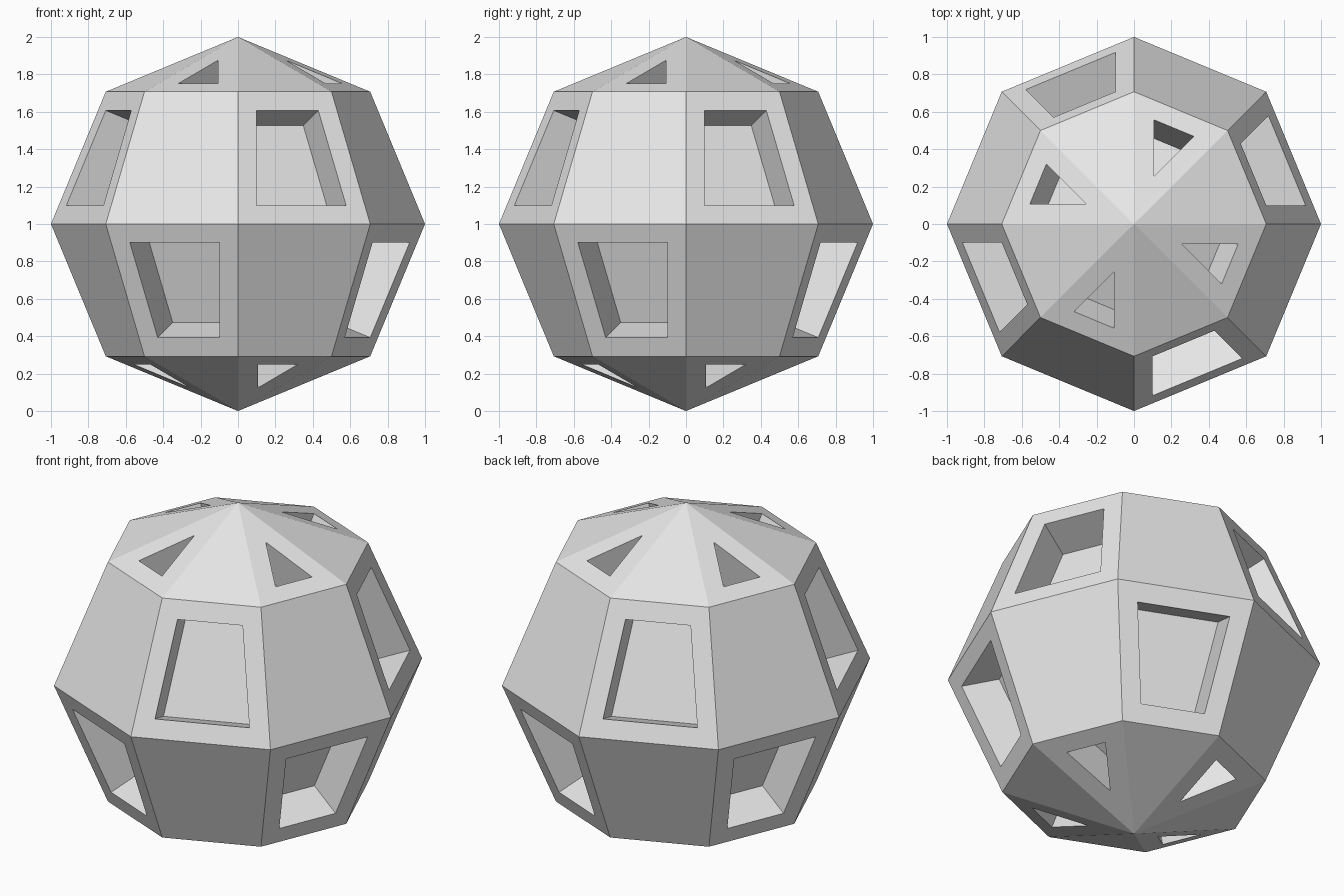
import bpy
import bmesh
import math

INSET = 0.107    # rim width around each pocket
DEPTH = 0.225    # pocket depth along the face normal
STEP = math.pi / 4

cube = bpy.data.objects.get("Cube")
if cube:
    bpy.data.objects.remove(cube, do_unlink=True)

# Single plain grey
grey = bpy.data.materials.new("light_grey")
grey.use_nodes = True
colour = (0.8, 0.8, 0.8, 1.0)
grey.diffuse_color = colour
grey.node_tree.nodes["Principled BSDF"].inputs["Base Color"].default_value = colour

# Faceted ball: eight segments, four bands
bm = bmesh.new()
bmesh.ops.create_uvsphere(bm, u_segments=8, v_segments=4, radius=1.0)
bmesh.ops.recalc_face_normals(bm, faces=bm.faces[:])


def has_pocket(face):
    """Checkerboard of segments and bands."""
    c = face.calc_center_median()
    segment = math.floor(math.atan2(c.y, c.x) / STEP)
    band = math.floor(math.asin(c.z / c.length) / STEP)
    return (segment + band) % 2 == 0


# Inset every other face, then push it straight inward
pockets = [f for f in bm.faces if has_pocket(f)]
bmesh.ops.inset_individual(bm, faces=pockets, thickness=INSET, use_even_offset=True)
floors = bmesh.ops.extrude_discrete_faces(bm, faces=pockets)["faces"]
for floor in floors:
    floor.normal_update()
    bmesh.ops.translate(bm, verts=floor.verts[:], vec=floor.normal * -DEPTH)

# Stand the ball on the ground
bmesh.ops.translate(bm, verts=bm.verts[:], vec=(0, 0, 1))
for f in bm.faces:
    f.smooth = False

mesh = bpy.data.meshes.new("pocketed_ball")
bm.to_mesh(mesh)
bm.free()
mesh.materials.append(grey)
ball = bpy.data.objects.new("pocketed_ball", mesh)
bpy.context.collection.objects.link(ball)
